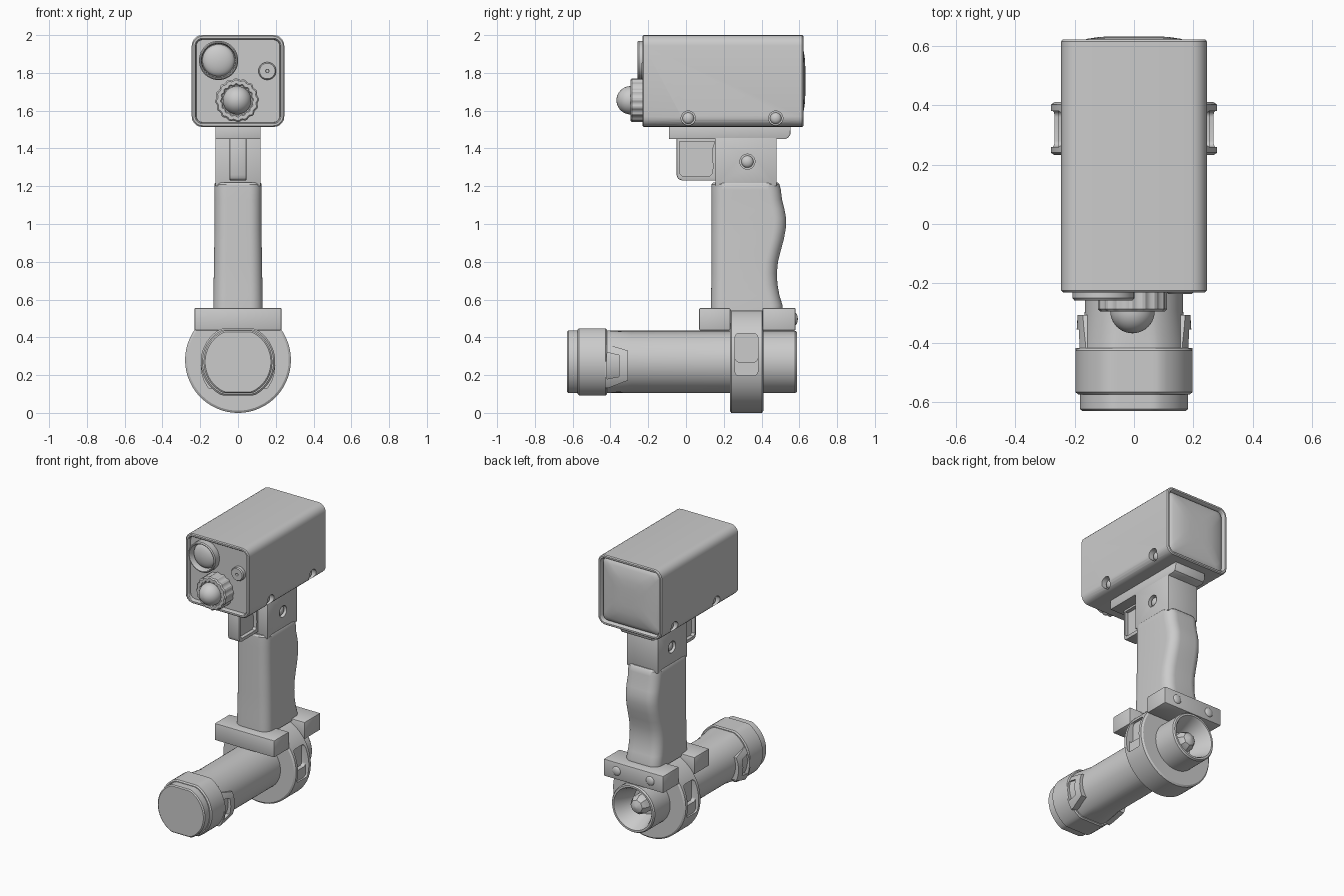
import bpy, bmesh
from math import sin, cos, pi, radians, sqrt


def loft(name, rings):
    """Skin a list of equal-length point rings and cap both ends."""
    bm = bmesh.new()
    vr = [[bm.verts.new(p) for p in r] for r in rings]
    n = len(vr[0])
    for a, b in zip(vr, vr[1:]):
        for i in range(n):
            j = (i + 1) % n
            bm.faces.new((a[i], a[j], b[j], b[i]))
    bm.faces.new(vr[0])
    bm.faces.new(vr[-1])
    bmesh.ops.recalc_face_normals(bm, faces=bm.faces)
    me = bpy.data.meshes.new(name)
    bm.to_mesh(me)
    bm.free()
    ob = bpy.data.objects.new(name, me)
    bpy.context.collection.objects.link(ob)
    return ob


def disc(y, r, cx, cz, n=48, h=9):
    """Circle facing y, optionally flattened at height +-h."""
    return [(cx + r * cos(2 * pi * i / n), y,
             cz + max(-h, min(h, r * sin(2 * pi * i / n)))) for i in range(n)]


def lathe(name, prof, cx, cz, n=48):
    return loft(name, [disc(y, r, cx, cz, n) for y, r in prof])


def side_lathe(name, prof, y, z, n=24):
    """Turned part around the x axis, profile of (x, radius)."""
    return loft(name, [[(x, y + r * cos(2 * pi * i / n), z + r * sin(2 * pi * i / n))
                        for i in range(n)] for x, r in prof])


def dome(base, r, height, steps=8, d=1):
    return [(base + d * height * sin(t), max(r * cos(t), 0.001))
            for t in [pi / 2 * k / steps for k in range(steps + 1)]]


def rrect(cx, cy, hx, hy, r, n=5):
    pts = []
    for k, (sx, sy) in enumerate([(1, 1), (-1, 1), (-1, -1), (1, -1)]):
        for i in range(n + 1):
            a = pi / 2 * (k + i / n)
            pts.append((cx + sx * (hx - r) + r * cos(a), cy + sy * (hy - r) + r * sin(a)))
    return pts


def prism(name, x0, x1, pts):
    """Extrude a (y, z) outline along x."""
    return loft(name, [[(x, y, z) for y, z in pts] for x in (x0, x1)])


def apply(ob, mod):
    bpy.context.view_layer.objects.active = ob
    bpy.ops.object.modifier_apply(modifier=mod.name)


def bevel(ob, w, seg=2):
    m = ob.modifiers.new("bevel", 'BEVEL')
    m.width, m.segments, m.limit_method, m.angle_limit = w, seg, 'ANGLE', radians(40)
    apply(ob, m)
    return ob


def boolean(ob, tool, op='DIFFERENCE'):
    m = ob.modifiers.new("bool", 'BOOLEAN')
    m.operation, m.object, m.solver = op, tool, 'EXACT'
    apply(ob, m)
    bpy.data.objects.remove(tool)


def box(name, x0, x1, y0, y1, z0, z1, w=0.006):
    return bevel(prism(name, x0, x1, [(y0, z0), (y1, z0), (y1, z1), (y0, z1)]), w)


# Camera-like head housing with recessed front and back
HZ = 1.757
def head_ring(y, inset, r):
    return [(x, y, z) for x, z in rrect(0, HZ, 0.245 - inset, 0.243 - inset, r)]

head = loft("head_housing", [head_ring(y, i, r) for y, i, r in [
    (-0.205, 0.024, 0.035), (-0.224, 0.022, 0.036), (-0.23, 0.017, 0.04), (-0.23, 0.006, 0.052),
    (-0.224, 0, 0.055), (0.615, 0, 0.055), (0.622, 0.006, 0.052), (0.622, 0.017, 0.04),
    (0.615, 0.022, 0.036), (0.585, 0.024, 0.035)]])

# Bulging rear screen
loft("rear_screen", [head_ring(y, i, r) for y, i, r in [
    (0.57, 0.026, 0.035), (0.598, 0.026, 0.035), (0.605, 0.032, 0.035), (0.614, 0.055, 0.04),
    (0.624, 0.09, 0.05), (0.630, 0.13, 0.055), (0.632, 0.18, 0.05)]])

# Side screw pockets with domed screws
for s in (-1, 1):
    for y in (0.012, 0.475):
        boolean(head, side_lathe("pocket", [(s * 0.205, 0.038), (s * 0.3, 0.038)], y, 1.56))
        side_lathe("head_screw", [(s * 0.195, 0.03)] + dome(s * 0.207, 0.03, 0.02, 5, s), y, 1.56)

# Upper lens: rim tube with glass inside
lathe("upper_lens_rim", [(-0.20, 0.104), (-0.25, 0.104), (-0.257, 0.098), (-0.257, 0.093),
                         (-0.25, 0.089), (-0.212, 0.087)], -0.103, 1.866)
lathe("upper_lens_glass", [(-0.2, 0.085)] + dome(-0.212, 0.085, 0.035, 8, -1), -0.103, 1.866)

# Lower lens: ribbed ring and protruding ball
def ribbed(y, r, n=64):
    return [(-0.005 + q * cos(2 * pi * i / n), y, 1.655 + q * sin(2 * pi * i / n))
            for i in range(n) for q in [r - (0.006 if i % 4 > 1 else 0)]]

loft("lower_lens_ring", [ribbed(y, r) for y, r in [
    (-0.2, 0.116), (-0.287, 0.116), (-0.295, 0.108), (-0.295, 0.088), (-0.288, 0.082)]])
lathe("lower_lens_ball", [(-0.27, 0.075)] + dome(-0.293, 0.075, 0.075, 10, -1), -0.005, 1.655)

# Small front knob with centre hole
lathe("front_knob", [(-0.2, 0.047), (-0.228, 0.047), (-0.235, 0.041), (-0.235, 0.009),
                     (-0.22, 0.008)], 0.155, 1.81, 32)

# Mount under the head
bevel(prism("mount_plate", -0.12, 0.12, [(-0.09, 1.53), (-0.09, 1.45), (0.525, 1.45), (0.543, 1.458),
                                        (0.552, 1.475), (0.555, 1.53)]), 0.004)
block = box("mount_block", -0.12, 0.12, 0.155, 0.48, 1.2, 1.46, 0.005)
for s in (-1, 1):
    boolean(block, side_lathe("pocket", [(s * 0.095, 0.04), (s * 0.2, 0.04)], 0.325, 1.33))
    side_lathe("mount_screw", [(s * 0.08, 0.032)] + dome(s * 0.097, 0.032, 0.02, 5, s), 0.325, 1.33)

# Trigger with recessed sides
trigger = bevel(prism("trigger", -0.045, 0.045, [
    (-0.05, 1.46), (-0.05, 1.26), (-0.042, 1.238), (-0.02, 1.23), (0.17, 1.23), (0.17, 1.46)]), 0.005)
for s in (-1, 1):
    boolean(trigger, prism("recess", s * 0.02, s * 0.1, [
        (-0.034, 1.437), (-0.034, 1.268), (-0.02, 1.254), (0.125, 1.254), (0.14, 1.268),
        (0.143, 1.31), (0.138, 1.36), (0.14, 1.4), (0.152, 1.437)]))

# Contoured hand grip: z, front y, back y, half width
sections = [(0.54, 0.132, 0.51, 0.131), (0.57, 0.132, 0.511, 0.131), (0.62, 0.133, 0.495, 0.13),
            (0.68, 0.134, 0.484, 0.129), (0.74, 0.135, 0.481, 0.128), (0.80, 0.135, 0.487, 0.127),
            (0.86, 0.135, 0.502, 0.126), (0.92, 0.135, 0.518, 0.125), (0.98, 0.135, 0.529, 0.124),
            (1.03, 0.135, 0.53, 0.124), (1.08, 0.135, 0.521, 0.124), (1.13, 0.135, 0.508, 0.124),
            (1.18, 0.135, 0.502, 0.125), (1.21, 0.136, 0.495, 0.125), (1.22, 0.143, 0.486, 0.119)]
loft("hand_grip", [[(x, y, z) for x, y in rrect(0, (a + b) / 2, w, (b - a) / 2, 0.065, 8)]
                   for z, a, b, w in sections])

# Two clamp bars with rear bolts
box("front_clamp_bar", -0.23, 0.23, 0.07, 0.235, 0.437, 0.555)
box("rear_clamp_bar", -0.23, 0.23, 0.405, 0.58, 0.437, 0.555)
for s in (-1, 1):
    lathe("clamp_bolt", [(0.57, 0.032)] + dome(0.578, 0.032, 0.014, 5), s * 0.13, 0.497, 24)

# Clamp ring with side windows
ring = lathe("clamp_ring", [(0.232, 0.268), (0.24, 0.28), (0.402, 0.28), (0.41, 0.268)], 0, 0.28, 96)
for s in (-1, 1):
    boolean(ring, prism("window", s * 0.215 + s * 0.04, s * 0.35, rrect(0.32, 0.31, 0.06, 0.112, 0.02)))
    boolean(ring, prism("window", s * 0.225, s * 0.35, rrect(0.32, 0.345, 0.06, 0.075, 0.02)))

# Lamp body: flattened round front, round tube, hollow back
LZ = 0.27
loft("lamp_body", [disc(y, r, 0, LZ, 64, h) for y, r, h in [
    (-0.63, 0.174, 0.159), (-0.623, 0.182, 0.166), (-0.42, 0.182, 0.166), (-0.29, 0.165, 0.165),
    (0.578, 0.165, 0.165), (0.588, 0.158, 0.158), (0.588, 0.145, 0.145), (0.575, 0.136, 0.136),
    (0.44, 0.09, 0.09)]])
loft("lamp_collar", [disc(y, r, 0, LZ, 64, h) for y, r, h in [
    (-0.574, 0.188, 0.17), (-0.566, 0.197, 0.178), (-0.426, 0.197, 0.178), (-0.418, 0.19, 0.171)]])
lathe("lamp_bulb", [(0.42, 0.065), (0.515, 0.065), (0.545, 0.045), (0.56, 0.012)], 0, LZ, 8)

# Collar side tabs with windows
for s in (-1, 1):
    tab = prism("collar_tab", s * 0.12, s * 0.25,
                [(-0.43, 0.362), (-0.41, 0.36), (-0.307, 0.33), (-0.307, 0.172), (-0.41, 0.132), (-0.43, 0.13)])
    boolean(tab, lathe("shell", [(-0.5, 0.199), (-0.42, 0.197), (-0.307, 0.19), (-0.25, 0.188)], 0, 0.25, 64),
            'INTERSECT')
    boolean(tab, prism("window", s * 0.1, s * 0.3,
                       [(-0.417, 0.32), (-0.355, 0.305), (-0.355, 0.192), (-0.417, 0.18)]))

# Smooth shading with crisp edges
bpy.ops.object.select_all(action='SELECT')
bpy.context.view_layer.objects.active = head
bpy.ops.object.shade_smooth_by_angle(angle=radians(32))
